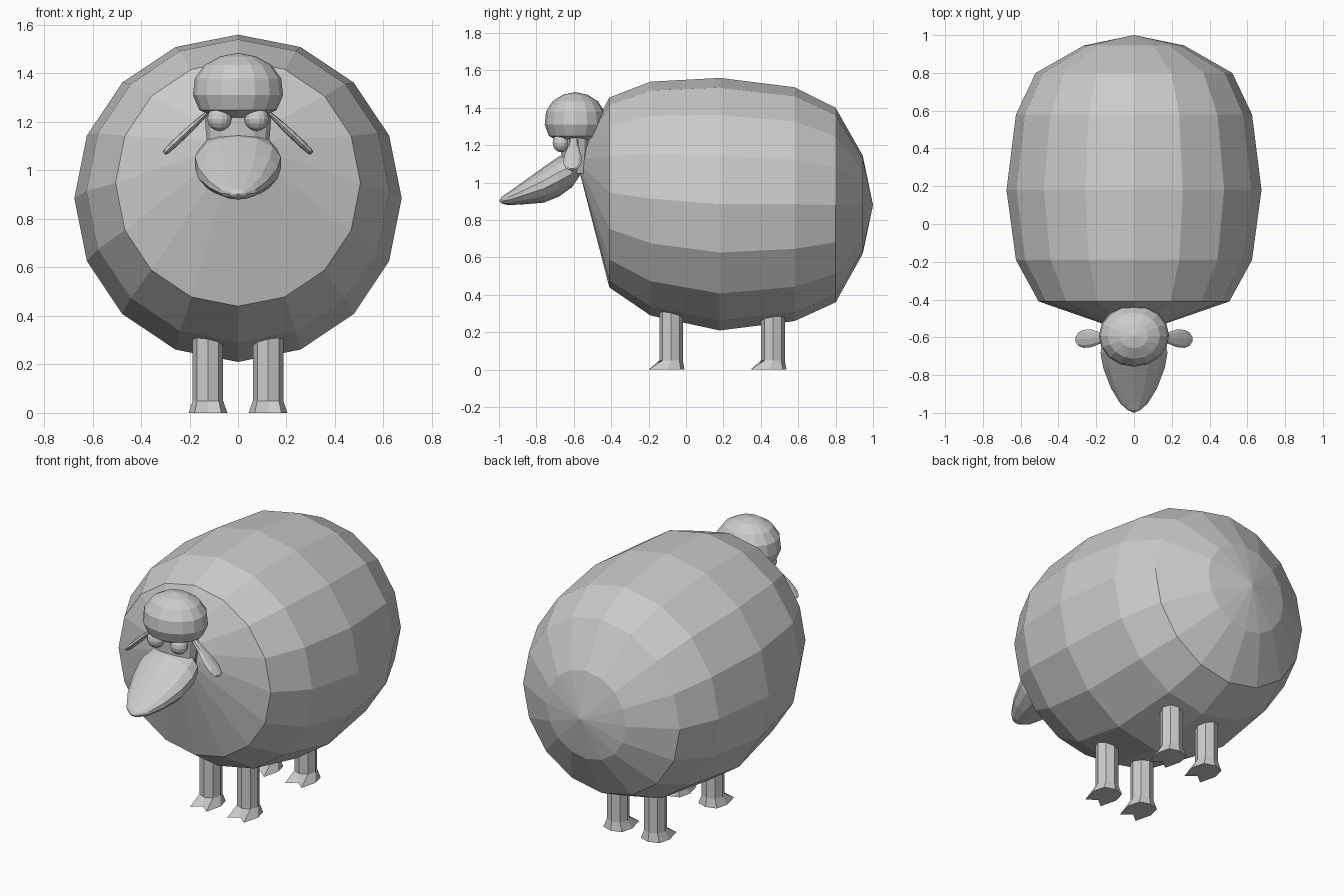
import bpy, bmesh, math
from mathutils import Vector

if "Cube" in bpy.data.objects:
    bpy.data.objects.remove(bpy.data.objects["Cube"])

grey = bpy.data.materials.new("wool_grey")
grey.diffuse_color = (0.6, 0.6, 0.6, 1)
grey.use_nodes = True
grey.node_tree.nodes["Principled BSDF"].inputs["Base Color"].default_value = grey.diffuse_color


def make(name, rings, start=None, end=None):
    """Skin a list of point rings; each end closes to a tip point or a flat cap."""
    bm = bmesh.new()
    loops = [[bm.verts.new(p) for p in r] for r in rings]
    n = len(loops[0])
    for a, b in zip(loops, loops[1:]):
        for i in range(n):
            j = (i + 1) % n
            bm.faces.new((a[i], a[j], b[j], b[i]))
    for loop, tip in ((loops[0], start), (loops[-1], end)):
        if tip is None:
            bm.faces.new(loop)
        else:
            t = bm.verts.new(tip)
            for i in range(n):
                bm.faces.new((loop[i], loop[(i + 1) % n], t))
    bmesh.ops.recalc_face_normals(bm, faces=bm.faces)
    me = bpy.data.meshes.new(name)
    bm.to_mesh(me)
    bm.free()
    me.materials.append(grey)
    ob = bpy.data.objects.new(name, me)
    bpy.context.collection.objects.link(ob)
    return ob


def ring(c, u, v, n):
    """Ellipse with half axes u and v around c, first point at +u."""
    c, u, v = Vector(c), Vector(u), Vector(v)
    return [c + u * math.cos(t) + v * math.sin(t)
            for t in (2 * math.pi * i / n for i in range(n))]


def along_y(rows, n):
    """Rings facing y from (y, half width, bottom, top)."""
    return [ring((0, y, (lo + hi) / 2), (0, 0, (hi - lo) / 2), (w, 0, 0), n)
            for y, w, lo, hi in rows]


def along_z(rows, x, y, sy, n):
    """Rings facing z from (z, radius), scaled by sy in depth."""
    return [ring((x, y, z), (r, 0, 0), (0, r * sy, 0), n) for z, r in rows]


# Woolly body
make("body", along_y([
    (-0.41, 0.505, 0.44, 1.455), (-0.19, 0.625, 0.29, 1.54),
    (0.18, 0.675, 0.21, 1.56), (0.58, 0.625, 0.26, 1.51),
    (0.80, 0.52, 0.36, 1.40), (0.945, 0.265, 0.62, 1.145)], 16),
    start=(0, -0.585, 1.12), end=(0, 1.0, 0.88))

# Snout
make("snout", along_y([
    (-0.985, 0.035, 0.888, 0.925), (-0.95, 0.075, 0.88, 0.948),
    (-0.87, 0.125, 0.884, 1.005), (-0.76, 0.168, 0.893, 1.085),
    (-0.68, 0.182, 0.925, 1.14), (-0.61, 0.165, 0.975, 1.16),
    (-0.56, 0.10, 1.05, 1.15)], 14),
    start=(0, -1.0, 0.902), end=(0, -0.54, 1.10))

# Brow between snout and wool cap
make("brow", along_z([(1.05, 0.12), (1.13, 0.13), (1.19, 0.135), (1.27, 0.14)],
                     0, -0.585, 0.62, 12))

# Wool cap on the head
make("wool_cap", along_z([
    (1.47, 0.075), (1.435, 0.138), (1.38, 0.178), (1.31, 0.186),
    (1.25, 0.16), (1.22, 0.10)], 0, -0.592, 0.88, 16),
    start=(0, -0.592, 1.485), end=(0, -0.592, 1.21))

for s, side in ((-1, "left"), (1, "right")):
    # Eye
    bands = [math.pi * k / 8 for k in range(1, 8)]
    c = (s * 0.077, -0.668, 1.213)
    make("eye_" + side, along_z(
        [(c[2] + 0.05 * math.cos(t), 0.05 * math.sin(t)) for t in bands],
        c[0], c[1], 0.92, 14),
        start=(c[0], c[1], c[2] + 0.05), end=(c[0], c[1], c[2] - 0.05))

    # Paddle-shaped ear hanging outward
    root, tip = Vector((s * 0.125, -0.60, 1.24)), Vector((s * 0.305, -0.61, 1.07))
    thick = Vector((s * 0.69, 0, 0.72))
    make("ear_" + side, [
        ring(root.lerp(tip, f), (0, w, 0), thick * d, 8)
        for f, w, d in ((0, 0.02, 0.008), (0.3, 0.03, 0.013), (0.55, 0.046, 0.015),
                        (0.8, 0.048, 0.015), (0.95, 0.034, 0.012), (1, 0.018, 0.008))])

    # Legs with cloven hooves
    half = [(0, -0.075), (0.055, -0.12), (0.08, -0.02), (0.062, 0.052), (0, 0.072)]
    sole = half + [(-x, y) for x, y in half[3:0:-1]]
    for y, end in ((-0.08, "front"), (0.465, "back")):
        x = s * 0.124
        shank = [ring((x, y, z), (0, -0.063, 0), (0.063, 0, 0), 8) for z in (0.05, 0.36)]
        make(f"leg_{end}_{side}", [[(x + a, y + b, 0) for a, b in sole]] + shank)
